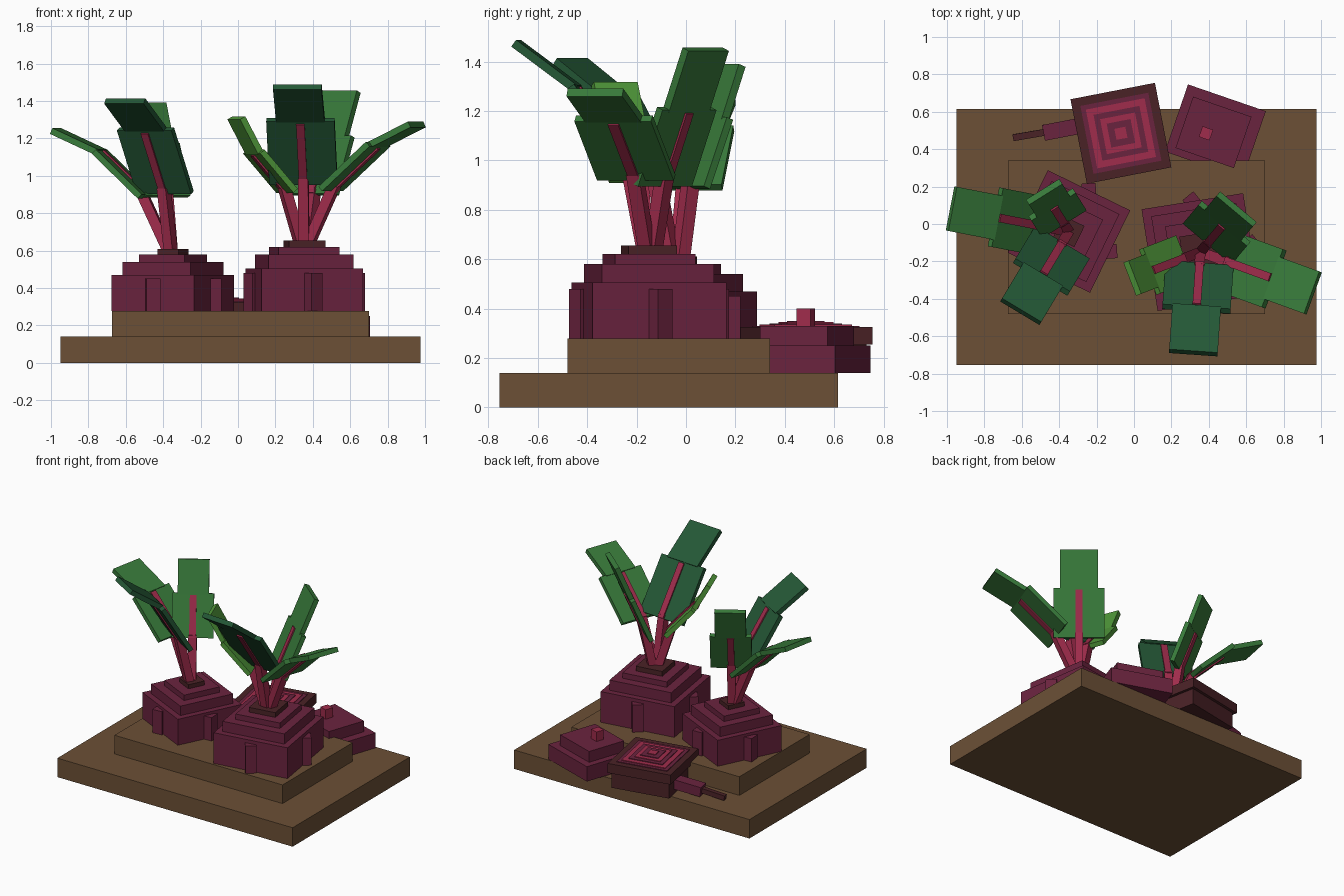
import bpy
from math import radians, sin, cos
from mathutils import Vector, Matrix

cube = bpy.data.objects.get("Cube")
if cube:
    bpy.data.objects.remove(cube, do_unlink=True)


def material(name, rgb):
    lin = [((c / 255 + 0.055) / 1.055) ** 2.4 for c in rgb] + [1]
    m = bpy.data.materials.new(name)
    m.use_nodes = True
    m.diffuse_color = lin
    m.node_tree.nodes["Principled BSDF"].inputs["Base Color"].default_value = lin
    return m


soil = material("soil brown", (108, 80, 54))
skin = material("beet purple", (106, 35, 62))
crimson = material("stem crimson", (160, 44, 76))
maroon = material("dark maroon", (74, 34, 38))
green = material("leaf green", (56, 122, 58))
dark_green = material("dark leaf green", (36, 88, 54))
lime = material("lime leaf green", (80, 152, 58))


def add_box(name, matrix, size, mat):
    """Box of the given size, placed by a matrix."""
    bpy.ops.mesh.primitive_cube_add(size=1)
    ob = bpy.context.object
    ob.name = name
    ob.data.transform(Matrix.Diagonal((*size, 1)))
    ob.matrix_world = matrix
    ob.data.materials.append(mat)
    return ob


def slab(name, x, y, z0, z1, w, d, turn, mat):
    """Upright box between two heights, turned about z."""
    place = Matrix.Translation((x, y, (z0 + z1) / 2)) @ Matrix.Rotation(radians(turn), 4, "Z")
    add_box(name, place, (w, d, z1 - z0), mat)


def bar(name, a, b, width, thick, side, mat):
    """Box running from a to b, with its width along side."""
    d = (b - a).normalized()
    n = d.cross(side)
    place = Matrix((side, n, d)).transposed().to_4x4()
    place.translation = (a + b) / 2
    add_box(name, place, (width, thick, (b - a).length), mat)


# Two soil steps
slab("soil_base", 0.013, -0.07, 0, 0.14, 1.925, 1.37, 0, soil)
slab("soil_step", 0.013, -0.07, 0.14, 0.278, 1.375, 0.82, 0, soil)


def beet(name, x, y, turn, rib_top, tiers):
    """Planted beet: stacked square tiers with a rib on every side."""
    z = 0.278
    for i, (width, top, mat) in enumerate(tiers):
        slab(f"{name}_tier_{i + 1}", x, y, z, top, width, width, turn, mat)
        z = top
    reach = tiers[0][0] / 2
    for i in range(4):
        a = radians(turn + 90 * i)
        slab(f"{name}_rib_{i + 1}", x + reach * cos(a), y + reach * sin(a),
             0.278, rib_top, 0.075, 0.075, turn + 30, skin)


def leaf(name, x, y, z, azimuth, profile, widths, mat):
    """Stem, blade with midrib and bent tip, from (distance, height) points."""
    a = radians(azimuth)
    out = Vector((cos(a), sin(a), 0))
    side = Vector((-sin(a), cos(a), 0))
    root = Vector((x, y, z)) + out * 0.02
    start, bend, end = [Vector((x, y, 0)) + out * r + Vector((0, 0, h)) for r, h in profile]
    bar(name + "_stem", root, start.lerp(bend, 0.08), 0.055, 0.055, side, crimson)
    bar(name + "_midrib", start, start.lerp(bend, 0.96), 0.045, 0.05, side, crimson)
    bar(name + "_blade", start, bend, widths[0], 0.032, side, mat)
    bar(name + "_tip", bend.lerp(end, -0.05), end, widths[1], 0.034, side, mat)


# Left-hand and right-hand planted beets
ax, ay = -0.348, -0.04
bx, by = 0.355, -0.15
beet("small_beet", ax, ay, -26, 0.45,
     [(0.49, 0.47, skin), (0.404, 0.54, skin), (0.273, 0.58, skin), (0.125, 0.61, maroon)])
beet("large_beet", bx, by, 9, 0.48,
     [(0.55, 0.505, skin), (0.46, 0.58, skin), (0.33, 0.62, skin), (0.197, 0.655, maroon)])

# Leaves of the small beet
leaf("small_side_leaf", ax, ay, 0.59, 169,
     [(0.15, 0.89), (0.40, 1.13), (0.64, 1.24)], (0.32, 0.24), green)
leaf("small_front_leaf", ax, ay, 0.59, 239,
     [(0.08, 0.91), (0.285, 1.25), (0.50, 1.40)], (0.34, 0.245), dark_green)
leaf("small_back_leaf", ax, ay, 0.59, 122,
     [(0.06, 0.89), (0.17, 1.17), (0.25, 1.385)], (0.28, 0.21), green)

# Leaves of the large beet
leaf("large_front_leaf", bx, by, 0.63, 266,
     [(0.07, 0.96), (0.305, 1.30), (0.54, 1.475)], (0.365, 0.26), dark_green)
leaf("large_left_leaf", bx, by, 0.63, 201,
     [(0.10, 0.92), (0.29, 1.13), (0.39, 1.31)], (0.26, 0.19), lime)
leaf("large_right_leaf", bx, by, 0.63, -20,
     [(0.15, 0.93), (0.42, 1.17), (0.64, 1.275)], (0.33, 0.24), green)
leaf("large_back_leaf", bx, by, 0.63, 50,
     [(0.07, 0.90), (0.20, 1.21), (0.30, 1.45)], (0.34, 0.255), green)

# Halved beet with stacked rings on its cut face
hx, hy, turn = -0.07, 0.485, 11
slab("halved_beet_body", hx, hy, 0.14, 0.255, 0.42, 0.42, turn, maroon)
slab("halved_beet_rim", hx, hy, 0.255, 0.325, 0.46, 0.46, turn, maroon)
for i, width in enumerate([0.37, 0.32, 0.25, 0.19, 0.13, 0.06]):
    slab(f"halved_beet_ring_{i + 1}", hx, hy, 0.32, 0.33 + 0.005 * i,
         width, width, turn, crimson if i % 2 else skin)

# Its root in two pieces
root_side = Vector((-sin(radians(turn)), cos(radians(turn)), 0))
joint = Vector((-0.48, 0.488, 0.185))
bar("halved_beet_root", Vector((-0.26, 0.53, 0.21)), joint, 0.085, 0.07, root_side, skin)
bar("halved_beet_root_tip", joint, Vector((-0.645, 0.463, 0.165)), 0.036, 0.035, root_side, maroon)

# Whole beet lying beside it
slab("loose_beet_body", 0.435, 0.495, 0.14, 0.25, 0.44, 0.38, -19, skin)
slab("loose_beet_top", 0.425, 0.49, 0.25, 0.33, 0.33, 0.29, -19, skin)
slab("loose_beet_stub", 0.385, 0.485, 0.33, 0.40, 0.06, 0.06, -19, crimson)
